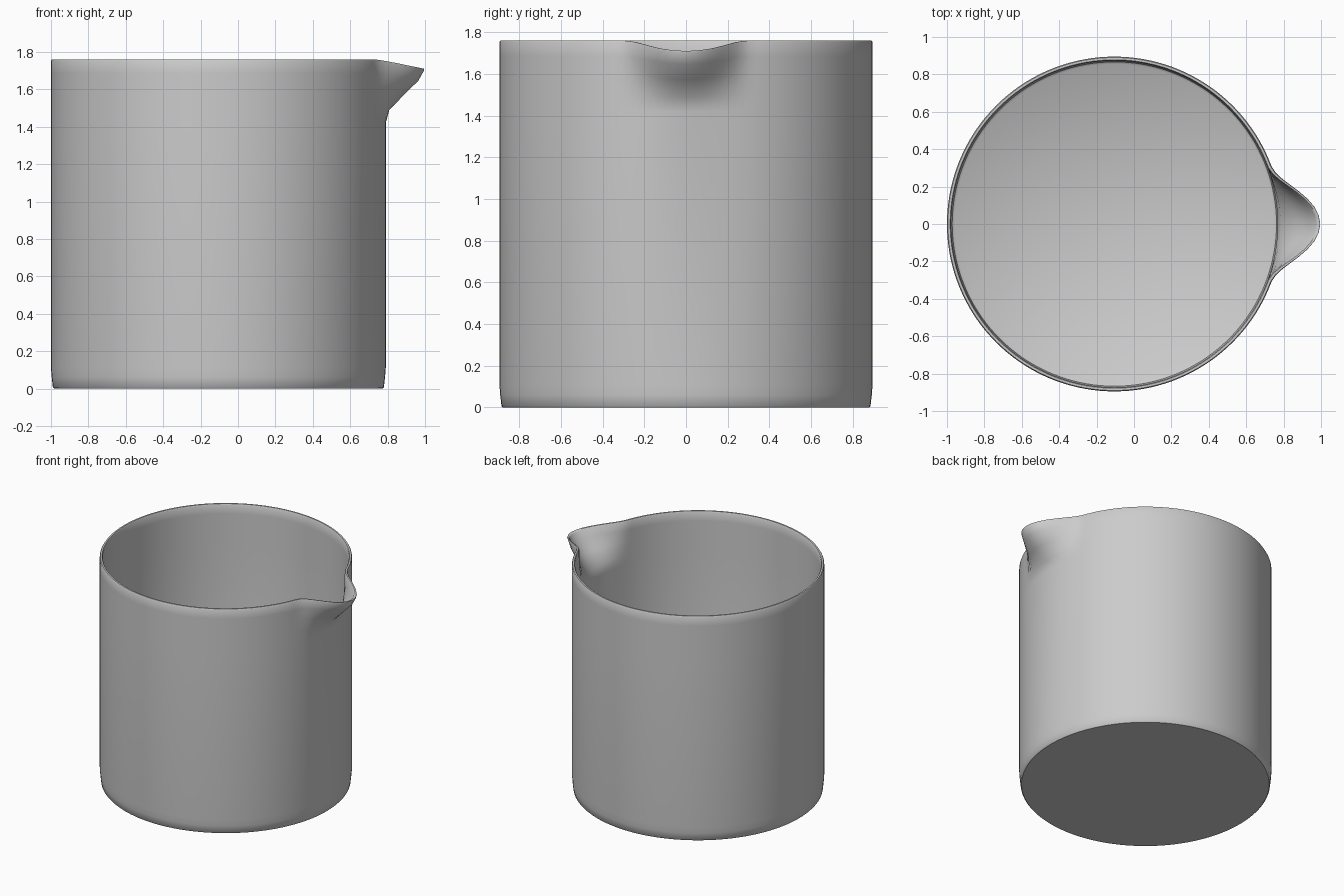
import bpy, bmesh
from math import cos, sin, pi, radians

cube = bpy.data.objects.get("Cube")
if cube:
    bpy.data.objects.remove(cube, do_unlink=True)

SEGMENTS = 144
CENTRE_X = -0.105
RADIUS, HEIGHT, WALL = 0.895, 1.76, 0.022
SPOUT_BASE, SPOUT_REACH, SPOUT_DIP, SPOUT_ANGLE = 1.42, 0.21, 0.05, 0.36

# Spout rows: fraction of the spout height, fraction of the reach
SPOUT_ROWS = [(0, 0), (0.24, 0.09), (0.53, 0.48), (0.78, 0.83), (0.975, 0.98)]


def spout_weight(angle):
    """Bell-shaped strength of the spout around the +x direction."""
    if abs(angle) >= SPOUT_ANGLE:
        return 0
    return 0.5 + 0.5 * cos(pi * angle / SPOUT_ANGLE)


# Profile rows: radius, height, reach fraction
span = HEIGHT - SPOUT_BASE
outer = [(0.878, 0, 0), (0.885, 0.007, 0), (0.891, 0.06, 0), (RADIUS, 0.11, 0)]
outer += [(RADIUS, SPOUT_BASE + t * span, reach) for t, reach in SPOUT_ROWS]
rim = [(RADIUS - 0.005, HEIGHT, 1), (RADIUS - WALL + 0.005, HEIGHT, 1)]
inner = [(RADIUS - WALL, SPOUT_BASE + t * span, reach) for t, reach in reversed(SPOUT_ROWS)]
inner += [(RADIUS - WALL, 0.08, 0), (0.867, 0.04, 0), (0.855, 0.03, 0)]

# Sweep the profile around, pulling the upper rows out into the spout
bm = bmesh.new()
rings = []
for radius, height, reach in outer + rim + inner:
    ring = []
    for i in range(SEGMENTS):
        angle = 2 * pi * i / SEGMENTS
        w = spout_weight(angle if angle <= pi else angle - 2 * pi)
        r = radius + SPOUT_REACH * reach * w
        z = height - SPOUT_DIP * w * max(0, (height - SPOUT_BASE) / span)
        ring.append(bm.verts.new((CENTRE_X + r * cos(angle), r * sin(angle), z)))
    rings.append(ring)
for low, high in zip(rings, rings[1:]):
    for i in range(SEGMENTS):
        j = (i + 1) % SEGMENTS
        bm.faces.new((low[i], low[j], high[j], high[i]))

# Underside and inside floor
bm.faces.new(rings[0][::-1])
bm.faces.new(rings[-1])

mesh = bpy.data.meshes.new("beaker")
bm.to_mesh(mesh)
bm.free()
beaker = bpy.data.objects.new("beaker", mesh)
bpy.context.collection.objects.link(beaker)

# Plain grey material
grey = bpy.data.materials.new("plain_grey")
grey.use_nodes = True
colour = (0.6, 0.6, 0.6, 1)
grey.diffuse_color = colour
grey.node_tree.nodes["Principled BSDF"].inputs["Base Color"].default_value = colour
mesh.materials.append(grey)

bpy.context.view_layer.objects.active = beaker
beaker.select_set(True)
bpy.ops.object.shade_smooth_by_angle(angle=radians(40))
